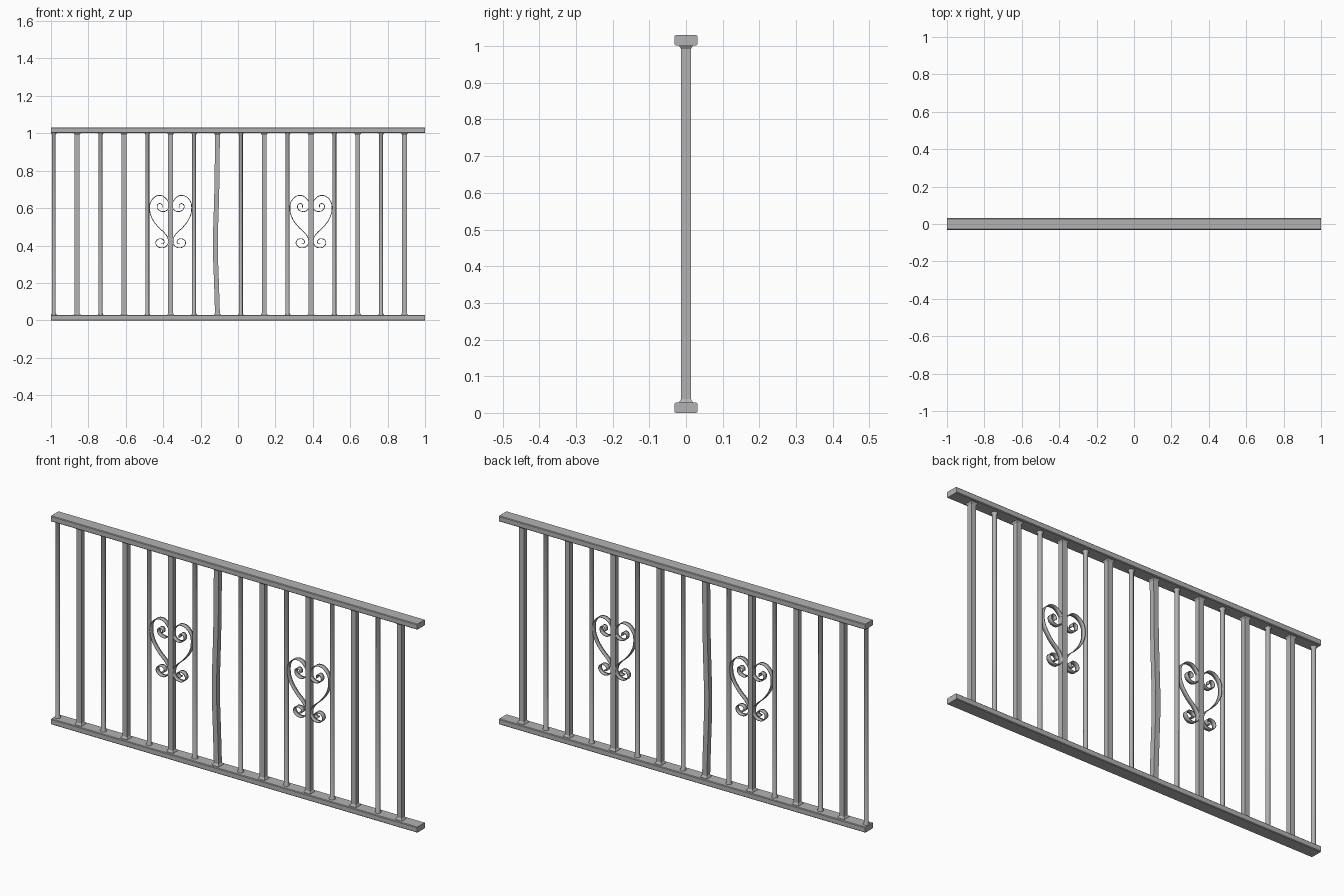
import bpy, bmesh
from math import pi

cube = bpy.data.objects.get("Cube")
if cube:
    bpy.data.objects.remove(cube)

iron = bpy.data.materials.new("grey_iron")
iron.use_nodes = True
GREY = (0.45, 0.45, 0.45, 1)
iron.diffuse_color = GREY
iron.node_tree.nodes["Principled BSDF"].inputs["Base Color"].default_value = GREY

RAIL_H, TOP, HALF_Y = 0.028, 1.03, 0.031


def add(name, mesh, smooth=False):
    obj = bpy.data.objects.new(name, mesh)
    bpy.context.collection.objects.link(obj)
    mesh.materials.clear()
    mesh.materials.append(iron)
    if smooth:
        mesh.shade_smooth()
        mesh.set_sharp_from_angle(angle=pi / 5)
    return obj


def rail(name, z):
    bm = bmesh.new()
    bmesh.ops.create_cube(bm, size=1)
    for v in bm.verts:
        v.co = (v.co.x * 2, v.co.y * HALF_Y * 2, v.co.z * RAIL_H + z + RAIL_H / 2)
    long_edges = [e for e in bm.edges if abs(e.verts[0].co.x - e.verts[1].co.x) > 1]
    bmesh.ops.bevel(bm, geom=long_edges, offset=0.003, segments=1, affect='EDGES')
    mesh = bpy.data.meshes.new(name)
    bm.to_mesh(mesh)
    bm.free()
    add(name, mesh)


def loft(name, x, sections, sides, turn, smooth):
    """Bar through (z, x offset, radius) sections."""
    from math import cos, sin
    bm = bmesh.new()
    rings = []
    for z, dx, r in sections:
        rings.append([bm.verts.new((x + dx + r * cos(turn + 2 * pi * k / sides),
                                    r * sin(turn + 2 * pi * k / sides), z))
                      for k in range(sides)])
    for a, b in zip(rings, rings[1:]):
        for k in range(sides):
            j = (k + 1) % sides
            bm.faces.new((a[k], a[j], b[j], b[k]))
    bm.faces.new(rings[0][::-1])
    bm.faces.new(rings[-1])
    mesh = bpy.data.meshes.new(name)
    bm.to_mesh(mesh)
    bm.free()
    return add(name, mesh, smooth)


# Rails
rail("bottom_rail", 0)
rail("top_rail", TOP - RAIL_H)

# Balusters: slim round ones alternate with square ones, welded with a small flare
LOW, HIGH = RAIL_H - 0.002, TOP - RAIL_H + 0.002
BEND = [(0.2, -0.005), (0.33, -0.010), (0.45, -0.011), (0.6, -0.006), (0.75, -0.002)]
for i in range(16):
    x = -0.985 + 0.125 * i
    square = i % 2 == 1
    r = 0.0184 if square else 0.0105
    flare = r * 1.4
    middle = [(z, dx, r) for z, dx in BEND] if i == 7 else []
    sections = ([(LOW, 0, flare), (LOW + 0.004, 0, flare), (LOW + 0.012, 0, r)] + middle
                + [(HIGH - 0.012, 0, r), (HIGH - 0.004, 0, flare), (HIGH, 0, flare)])
    kind = "square_baluster" if square else "round_baluster"
    loft(f"{kind}_{i + 1}", x, sections, 4 if square else 10,
         pi / 4 if square else 0, not square)

# Heart scrolls: flat strip along a curled path (outward offset, height)
SCROLL = [(.045, .604), (.048, .620), (.064, .623), (.072, .604), (.051, .583),
          (.021, .588), (.008, .615), (.021, .647), (.059, .668), (.102, .642),
          (.112, .594), (.102, .551), (.070, .503), (.027, .460), (.013, .433),
          (.019, .401), (.048, .388), (.075, .401), (.078, .422), (.059, .436),
          (.037, .428), (.037, .412), (.051, .409)]


def scroll(name, x, side):
    curve = bpy.data.curves.new(name + "_path", 'CURVE')
    curve.dimensions = '3D'
    curve.resolution_u = 5
    curve.extrude = 0.0115
    spline = curve.splines.new('BEZIER')
    spline.bezier_points.add(len(SCROLL) - 1)
    for p, (u, z) in zip(spline.bezier_points, SCROLL):
        p.co = (side * u, z, 0)
        p.handle_left_type = p.handle_right_type = 'AUTO'
    path = bpy.data.objects.new(name + "_path", curve)
    bpy.context.collection.objects.link(path)
    bpy.context.view_layer.update()
    deps = bpy.context.evaluated_depsgraph_get()
    mesh = bpy.data.meshes.new_from_object(path.evaluated_get(deps))
    bpy.data.objects.remove(path)
    obj = add(name, mesh, True)
    obj.location.x = x
    obj.rotation_euler.x = pi / 2
    strip = obj.modifiers.new("thickness", 'SOLIDIFY')
    strip.thickness = 0.004
    strip.offset = 0


for label, x in (("right", -0.36), ("left", 0.39)):
    for side, half in ((-1, "right_half"), (1, "left_half")):
        scroll(f"{label}_heart_scroll_{half}", x, side)
